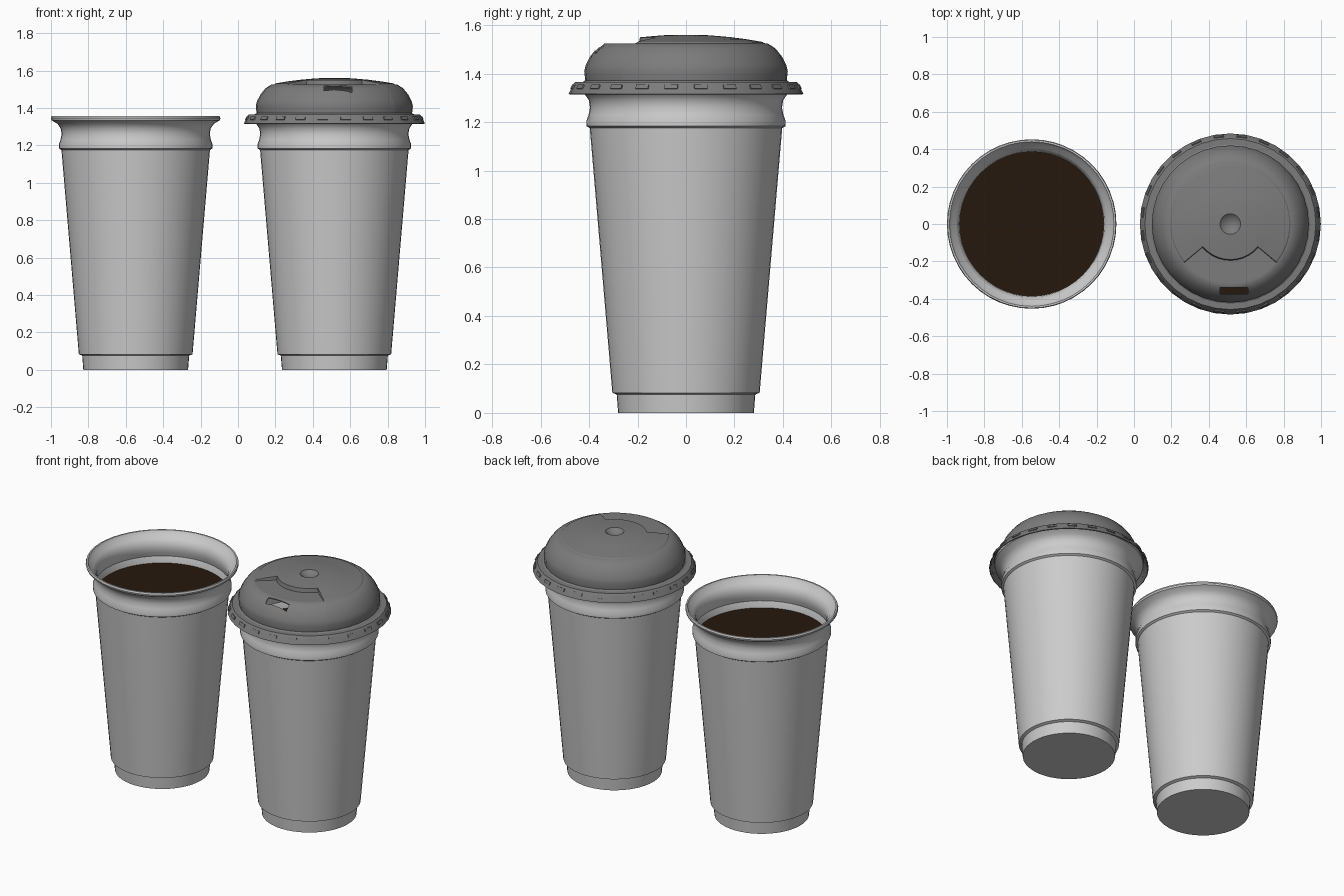
import bpy, bmesh
from math import sin, cos, radians, pi
from mathutils import Matrix, Vector

if "Cube" in bpy.data.objects:
    bpy.data.objects.remove(bpy.data.objects["Cube"])

CUP_A, CUP_B = -0.547, 0.515


def material(name, rgb):
    m = bpy.data.materials.new(name)
    m.diffuse_color = (*rgb, 1)
    m.use_nodes = True
    m.node_tree.nodes["Principled BSDF"].inputs["Base Color"].default_value = m.diffuse_color
    return m


def finish(name, bm, x, mat=None):
    bmesh.ops.recalc_face_normals(bm, faces=bm.faces)
    me = bpy.data.meshes.new(name)
    bm.to_mesh(me)
    bm.free()
    ob = bpy.data.objects.new(name, me)
    bpy.context.collection.objects.link(ob)
    ob.location.x = x
    if mat:
        me.materials.append(mat)
    return ob


def smooth(ob, angle=30):
    bpy.ops.object.select_all(action='DESELECT')
    ob.select_set(True)
    bpy.context.view_layer.objects.active = ob
    bpy.ops.object.shade_smooth_by_angle(angle=radians(angle))


def lathe(profile, angles, height=lambda r, z, a: z):
    """Revolve (radius, z) points; radius 0 becomes a pole."""
    bm = bmesh.new()
    rings = []
    for r, z in profile:
        if r == 0:
            rings.append([bm.verts.new((0, 0, z))] * len(angles))
        else:
            rings.append([bm.verts.new((r * cos(radians(a)), r * sin(radians(a)), height(r, z, a)))
                          for a in angles])
    n = len(angles)
    for lo, hi in zip(rings, rings[1:]):
        for i in range(n):
            j = (i + 1) % n
            quad = list(dict.fromkeys([lo[i], lo[j], hi[j], hi[i]]))
            bm.faces.new(quad)
    return bm


def even(n):
    return [360 * i / n for i in range(n)]


coffee_mat = material("coffee_brown", (0.018, 0.009, 0.004))
lid_mat = material("lid_dark_grey", (0.2, 0.2, 0.2))

# Cup: stepped foot, tapered wall, bead, waist and flared rim, with an inner wall
cup_profile = [(0, 0), (0.28, 0), (0.286, 0.076), (0.304, 0.083), (0.397, 1.175),
               (0.41, 1.183), (0.411, 1.205), (0.402, 1.23), (0.396, 1.26),
               (0.401, 1.29), (0.418, 1.315), (0.45, 1.334), (0.453, 1.345),
               (0.449, 1.356), (0.44, 1.356), (0.43, 1.335), (0.406, 1.318),
               (0.39, 1.29), (0.385, 1.26), (0.391, 1.23), (0.399, 1.205),
               (0.387, 1.17), (0.293, 0.09), (0, 0.09)]
for label, x in (("open", CUP_A), ("lidded", CUP_B)):
    smooth(finish(label + "_cup", lathe(cup_profile, even(48)), x))
    # Coffee surface
    bm = bmesh.new()
    bmesh.ops.create_circle(bm, cap_ends=True, segments=24, radius=0.392,
                            matrix=Matrix.Translation((0, 0, 1.165)))
    finish(label + "_coffee", bm, x, coffee_mat)

# Lid: flared skirt, dome, crown with a recessed drinking sector and a centre dimple
lid_profile = [(0.484, 1.317), (0.464, 1.358), (0.457, 1.366), (0.426, 1.366), (0.416, 1.372),
               (0.42, 1.41), (0.414, 1.435), (0.395, 1.472), (0.368, 1.505), (0.338, 1.524),
               (0.322, 1.526), (0.316, 1.531), (0.25, 1.542), (0.195, 1.549), (0.19, 1.55),
               (0.1, 1.558), (0.055, 1.56), (0.045, 1.55), (0.016, 1.536), (0, 1.536)]
lid_angles = sorted(even(36) + [219.5, 320.5])


def recess(r, z, a):
    return min(z, 1.525) if 220 <= a <= 320 and 0.193 < r < 0.33 else z


lid = finish("lid", lathe(lid_profile, lid_angles, recess), CUP_B, lid_mat)
shell = lid.modifiers.new("shell", 'SOLIDIFY')
shell.thickness = 0.006
shell.offset = -1

# Sip hole cut through the front slope of the lid
bm = bmesh.new()
bmesh.ops.create_cube(bm, size=1, matrix=Matrix.Translation((0.02, -0.357, 1.5))
                      @ Matrix.Diagonal((0.15, 0.034, 0.12, 1)))
cutter = finish("sip_hole_cutter", bm, CUP_B)
cutter.hide_render = True
cut = lid.modifiers.new("sip_hole", 'BOOLEAN')
cut.operation = 'DIFFERENCE'
cut.solver = 'EXACT'
cut.object = cutter
bpy.context.view_layer.update()
bpy.context.view_layer.objects.active = lid
for name in ("shell", "sip_hole"):
    bpy.ops.object.modifier_apply(modifier=name)
bpy.data.objects.remove(cutter)
smooth(lid)

# Grip ribs around the lid skirt
bm = bmesh.new()
for i in range(24):
    m = (Matrix.Rotation(2 * pi * (i + 0.5) / 24, 4, 'Z') @ Matrix.Translation((0.469, 0, 1.344))
         @ Matrix.Rotation(radians(-26), 4, 'Y') @ Matrix.Diagonal((0.012, 0.055, 0.018, 1)))
    bmesh.ops.create_cube(bm, size=1, matrix=m)
finish("lid_grip_ribs", bm, CUP_B, lid_mat)
